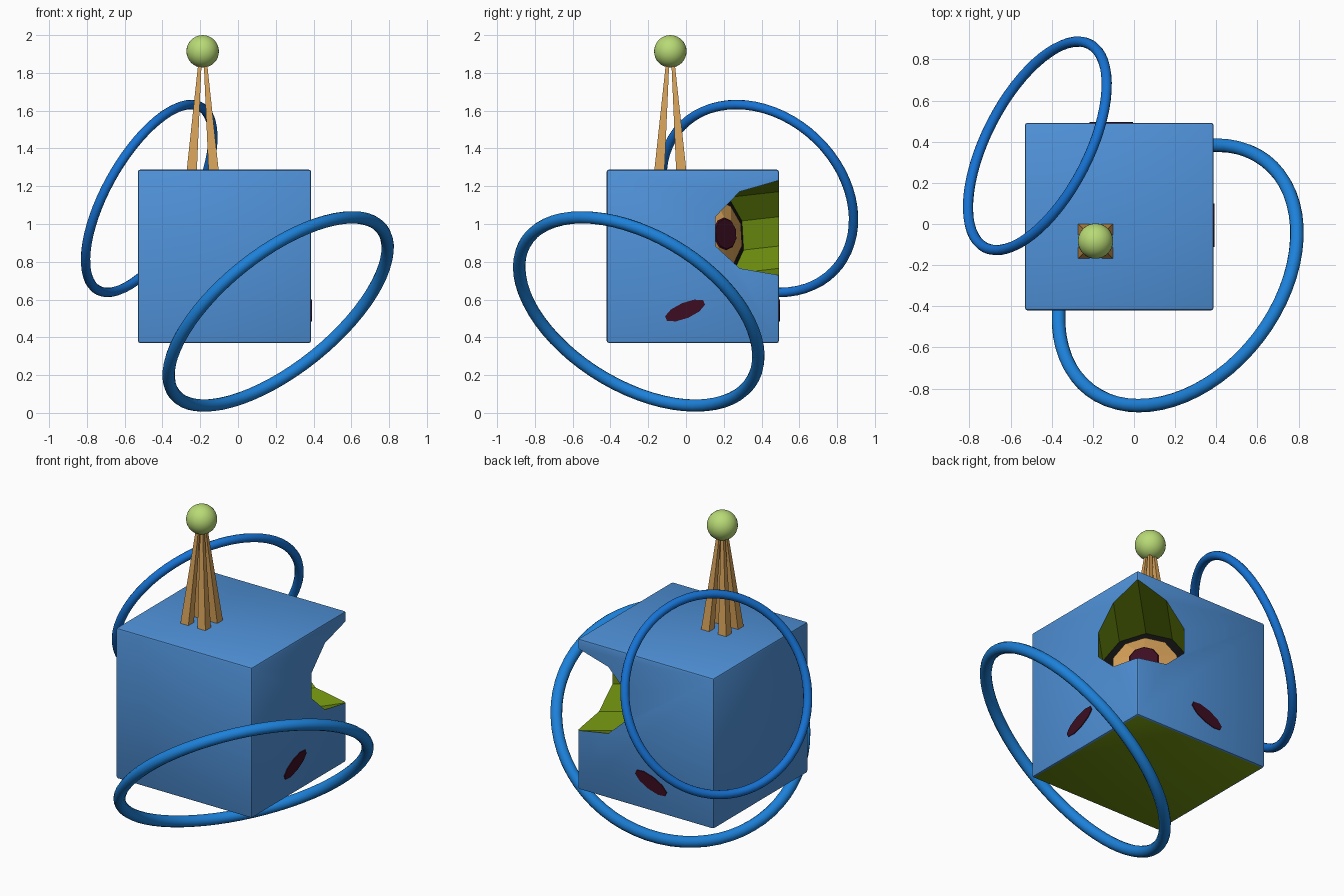
import bpy, bmesh, math
from mathutils import Matrix, Vector

if "Cube" in bpy.data.objects:
    bpy.data.objects.remove(bpy.data.objects["Cube"])


def material(name, r, g, b):
    m = bpy.data.materials.new(name)
    m.diffuse_color = (r, g, b, 1)
    m.use_nodes = True
    m.node_tree.nodes["Principled BSDF"].inputs["Base Color"].default_value = m.diffuse_color
    return m


BLUE = material("body_blue", 0.08, 0.29, 0.70)
GREEN = material("inner_green", 0.16, 0.28, 0.005)
BLACK = material("socket_black", 0.004, 0.004, 0.004)
TAN = material("tan", 0.68, 0.36, 0.10)
RED = material("dark_red", 0.045, 0.004, 0.015)
RING = material("ring_blue", 0.012, 0.22, 0.70)
RING2 = material("ring_blue_deep", 0.008, 0.17, 0.66)
LIME = material("lime", 0.48, 0.70, 0.18)


def finish(name, bm, mats, smooth=False):
    bmesh.ops.recalc_face_normals(bm, faces=bm.faces)
    me = bpy.data.meshes.new(name)
    bm.to_mesh(me)
    bm.free()
    ob = bpy.data.objects.new(name, me)
    bpy.context.collection.objects.link(ob)
    for m in mats:
        me.materials.append(m)
    if smooth:
        bpy.ops.object.select_all(action='DESELECT')
        bpy.context.view_layer.objects.active = ob
        ob.select_set(True)
        bpy.ops.object.shade_smooth_by_angle(angle=math.radians(35))
    return ob


def frame(origin, x, y, z):
    m = Matrix((x, y, z)).transposed().to_4x4()
    m.translation = origin
    return m


LO, HI = Vector((-0.53, -0.42, 0.37)), Vector((0.387, 0.492, 1.288))

# body: softly bevelled cube with green underside
bm = bmesh.new()
bmesh.ops.create_cube(bm, size=1, matrix=Matrix.Translation((LO + HI) / 2)
                      @ Matrix.Diagonal((*(HI - LO), 1)))
bmesh.ops.bevel(bm, geom=bm.edges[:], offset=0.012, segments=2, profile=0.5, affect='EDGES')
bm.normal_update()
for f in bm.faces:
    f.material_index = 1 if f.normal.z < -0.99 else 0
body = finish("body", bm, [BLUE, GREEN, BLACK])

# socket: ten-sided tunnel bored diagonally into the corner, black at its end
out = Vector((0.707, 0.707, 0.08)).normalized()
side = Vector((0, 0, 1)).cross(out).normalized()
eye = frame(Vector((HI.x, HI.y, 0.98)), side, out.cross(side), out)
DEPTH = 0.51
bm = bmesh.new()
bmesh.ops.create_cone(bm, cap_ends=True, segments=10, radius1=0.25, radius2=0.25, depth=1,
                      matrix=eye @ Matrix.Translation((0, 0, 0.5 - DEPTH)))
bm.normal_update()
for f in bm.faces:
    f.material_index = 2 if abs(f.normal.dot(out)) > 0.9 else 1
cutter = finish("socket_cutter", bm, [BLUE, GREEN, BLACK])
cutter.hide_render = True
mod = body.modifiers.new("socket", 'BOOLEAN')
mod.operation = 'DIFFERENCE'
mod.solver = 'EXACT'
mod.object = cutter
bpy.ops.object.select_all(action='DESELECT')
bpy.context.view_layer.objects.active = body
body.select_set(True)
bpy.ops.object.modifier_apply(modifier="socket")
bpy.ops.object.shade_smooth_by_angle(angle=math.radians(35))
bpy.data.objects.remove(cutter)


# eye: stepped tan peg with dark red centre
def peg(name, r1, r2, d1, d2, mat):
    b = bmesh.new()
    bmesh.ops.create_cone(b, cap_ends=True, segments=10, radius1=r1, radius2=r2, depth=d1 - d2,
                          matrix=eye @ Matrix.Translation((0, 0, -(d1 + d2) / 2)))
    finish(name, b, [mat])


peg("eye_base", 0.187, 0.187, DEPTH + 0.01, 0.46, TAN)
peg("eye_bulge", 0.187, 0.088, 0.46, 0.405, TAN)
peg("eye_pupil", 0.088, 0.08, 0.406, 0.398, RED)


# cheek patches: slanted ovals, one on each face beside the corner
def cheek(name, centre, along, normal):
    b = bmesh.new()
    up = Vector((0, 0, 1))
    a = (along * math.cos(0.4) + up * math.sin(0.4)).normalized()
    m = frame(centre, a, normal.cross(a), normal) @ Matrix.Diagonal((0.115, 0.042, 1, 1))
    bmesh.ops.create_cone(b, cap_ends=True, segments=10, radius1=1, radius2=1, depth=0.01, matrix=m)
    finish(name, b, [RED])


X, Y = Vector((1, 0, 0)), Vector((0, 1, 0))
cheek("cheek_right", Vector((HI.x, -0.005, 0.542)), Y, X)
cheek("cheek_back", Vector((HI.x - 0.497, HI.y, 0.542)), X, Y)


# hoops: two tilted rings
def hoop(name, centre, normal, major, minor, mat):
    n = Vector(normal).normalized()
    m = Matrix.Translation(centre) @ n.to_track_quat('Z', 'Y').to_matrix().to_4x4()
    b = bmesh.new()
    N, K = 64, 12
    rows = []
    for i in range(N):
        t = 2 * math.pi * i / N
        row = []
        for k in range(K):
            p = 2 * math.pi * k / K
            r = major + minor * math.cos(p)
            row.append(b.verts.new(m @ Vector((r * math.cos(t), r * math.sin(t), minor * math.sin(p)))))
        rows.append(row)
    for i in range(N):
        for k in range(K):
            p, q = rows[i], rows[(i + 1) % N]
            b.faces.new((p[k], q[k], q[(k + 1) % K], p[(k + 1) % K]))
    finish(name, b, [mat], True)


hoop("hoop_front", (0.2125, -0.25, 0.537), (0.564, -0.432, -0.705), 0.702, 0.033, RING)
hoop("hoop_back", (-0.47, 0.38, 1.135), (0.795, -0.41, -0.447), 0.556, 0.025, RING2)

# antenna: four tapered struts and a ball
C = Vector((-0.187, -0.083, 0))
for i, (sx, sy) in enumerate(((-1, -1), (1, -1), (1, 1), (-1, 1))):
    bm = bmesh.new()
    bmesh.ops.create_cube(bm, size=1)
    for v in bm.verts:
        low = v.co.z < 0
        off, w, z = (0.058, 0.054, 1.28) if low else (0.014, 0.017, 1.86)
        v.co = C + Vector((sx * off + v.co.x * w, sy * off + v.co.y * w, z))
    finish(f"antenna_strut_{i + 1}", bm, [TAN])

bm = bmesh.new()
bmesh.ops.create_uvsphere(bm, u_segments=32, v_segments=16, radius=0.086,
                          matrix=Matrix.Translation(C + Vector((0, 0, 1.914))))
finish("antenna_ball", bm, [LIME], True)
